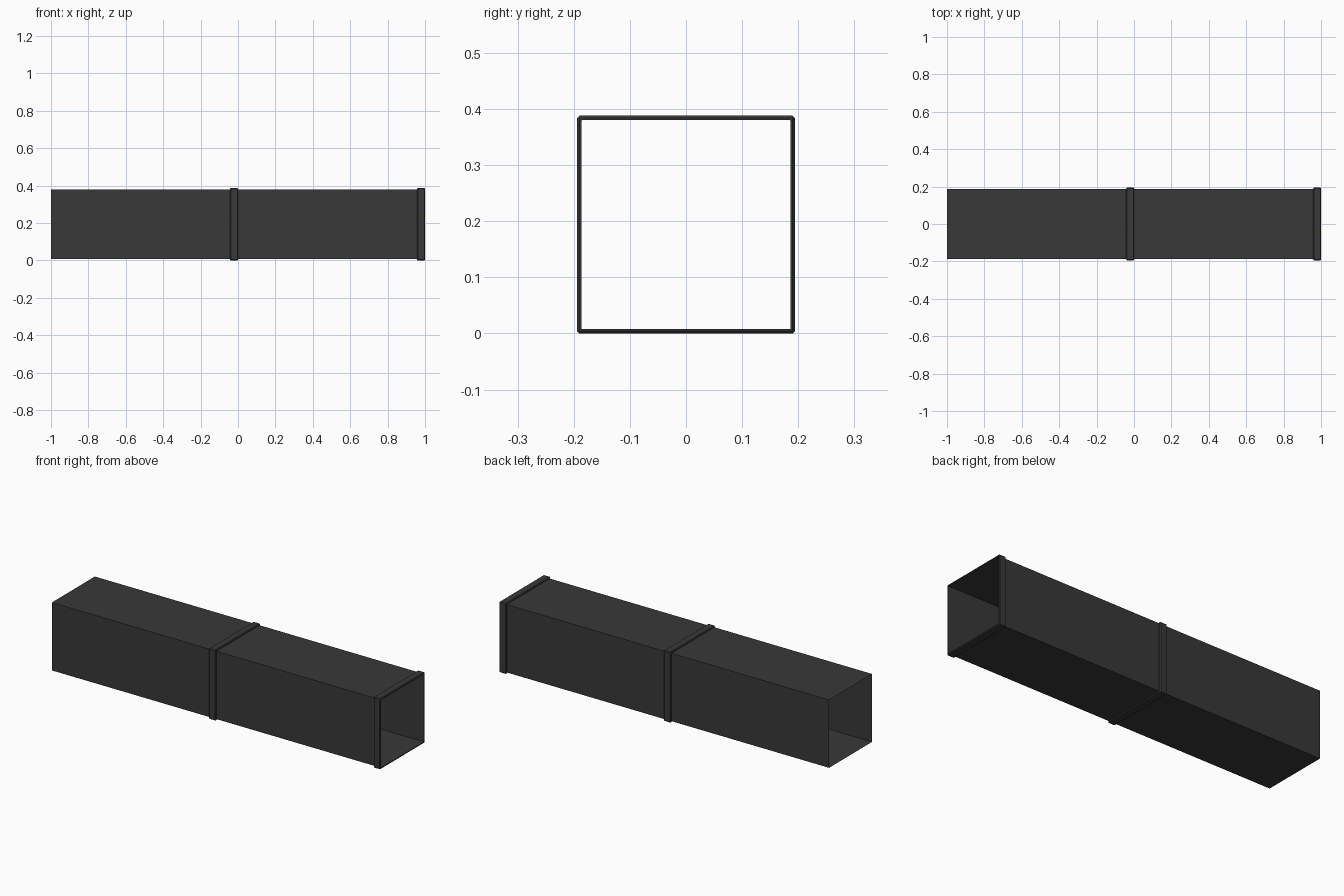
import bpy, bmesh

if "Cube" in bpy.data.objects:
    bpy.data.objects.remove(bpy.data.objects["Cube"])

CZ = 0.194      # height of the duct axis
HALF = 0.1865   # half width of the sheet duct
LIP = 0.194     # half width of the collars


def loft(name, profile, closed=False):
    """Sweep (x, half width, corner cut) stations round a square section."""
    bm = bmesh.new()
    rings = []
    for x, h, c in profile:
        if c:
            pts = [(h, -h + c), (h, h - c), (h - c, h), (-h + c, h),
                   (-h, h - c), (-h, -h + c), (-h + c, -h), (h - c, -h)]
        else:
            pts = [(h, -h), (h, h), (-h, h), (-h, -h)]
        rings.append([bm.verts.new((x, y, CZ + z)) for y, z in pts])
    pairs = list(zip(rings, rings[1:]))
    if closed:
        pairs.append((rings[-1], rings[0]))
    for a, b in pairs:
        n = len(a)
        for i in range(n):
            j = (i + 1) % n
            bm.faces.new((a[i], a[j], b[j], b[i]))
    bmesh.ops.recalc_face_normals(bm, faces=bm.faces)
    mesh = bpy.data.meshes.new(name)
    bm.to_mesh(mesh)
    bm.free()
    obj = bpy.data.objects.new(name, mesh)
    bpy.context.collection.objects.link(obj)
    mat = bpy.data.materials.get("dark_metal") or bpy.data.materials.new("dark_metal")
    mat.diffuse_color = (0.04, 0.04, 0.04, 1)
    mat.use_nodes = True
    mat.node_tree.nodes["Principled BSDF"].inputs["Base Color"].default_value = mat.diffuse_color
    mesh.materials.append(mat)
    return obj


# Two open sheet-metal sections, each ending in a chamfered collar
for side, x0, x1 in (("left", -1.0, 0.0), ("right", 0.0, 1.0)):
    loft(f"{side}_duct_section", [(x0, HALF, 0), (x1 - 0.002, HALF, 0)])
    a, b, t, c = x1 - 0.042, x1, 0.004, 0.004
    loft(f"{side}_collar", [
        (a, HALF - 0.0005, 0.0005), (a, LIP - t, 0.001), (a + t, LIP, c),
        (b - t, LIP, c), (b, LIP - t, 0.001), (b, HALF - 0.0005, 0.0005)],
        closed=True)
